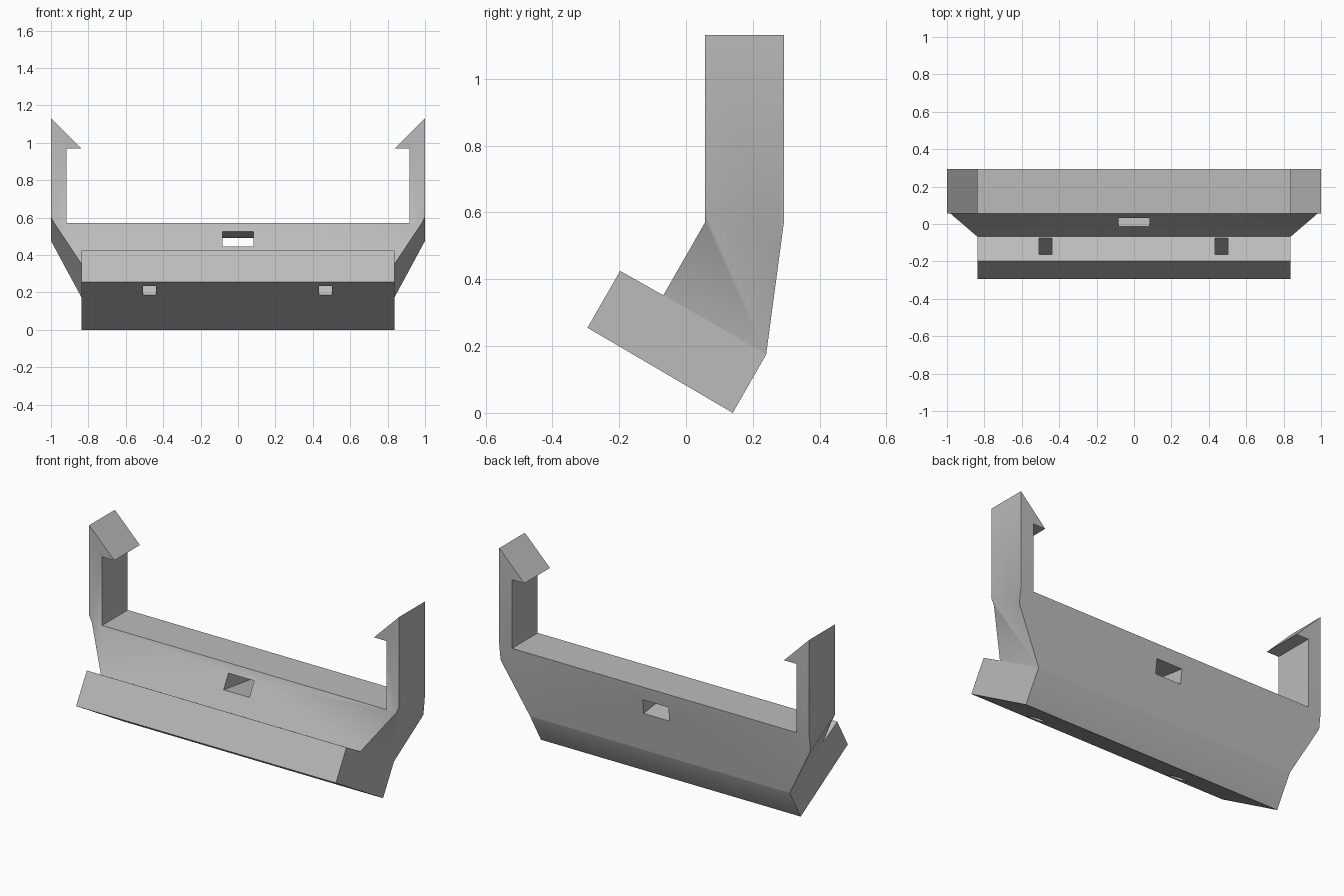
import bpy
import bmesh
import math
from mathutils import Vector

cube = bpy.data.objects.get("Cube")
if cube:
    bpy.data.objects.remove(cube, do_unlink=True)

grey = bpy.data.materials.new("light_grey")
grey.use_nodes = True
colour = (0.5, 0.5, 0.5, 1)
grey.diffuse_color = colour
grey.node_tree.nodes["Principled BSDF"].inputs["Base Color"].default_value = colour

X, Y, Z = Vector((1, 0, 0)), Vector((0, 1, 0)), Vector((0, 0, 1))
# Axes of the tilted tray: UP runs up its front face, BACK runs through it
UP = Vector((0, math.sin(math.radians(30)), math.cos(math.radians(30))))
BACK = X.cross(UP) * -1


def prism(name, points, a, b, axis, start, end):
    """Extrude a flat outline, drawn on axes a and b, along a third axis."""
    bm = bmesh.new()
    base = [bm.verts.new(a * p + b * q + axis * start) for p, q in points]
    face = bm.faces.new(base)
    moved = bmesh.ops.extrude_face_region(bm, geom=[face])["geom"]
    bmesh.ops.translate(bm, vec=axis * (end - start),
                        verts=[v for v in moved if isinstance(v, bmesh.types.BMVert)])
    bmesh.ops.recalc_face_normals(bm, faces=bm.faces)
    mesh = bpy.data.meshes.new(name)
    bm.to_mesh(mesh)
    bm.free()
    mesh.materials.append(grey)
    obj = bpy.data.objects.new(name, mesh)
    bpy.context.collection.objects.link(obj)
    return obj


def mirrored(half):
    """Close an outline with its mirror image across x = 0."""
    return half + [(-p, q) for p, q in reversed(half)]


def cut(target, cutter, operation="DIFFERENCE"):
    mod = target.modifiers.new("cut", "BOOLEAN")
    mod.operation, mod.solver, mod.object = operation, "EXACT", cutter
    bpy.context.view_layer.objects.active = target
    bpy.ops.object.modifier_apply(modifier=mod.name)
    bpy.data.objects.remove(cutter, do_unlink=True)


# Side profile of the whole bracket, over-long so the cuts set its ends
side = [(-0.295, 0.255), (0.14, 0), (0.24, 0.175), (0.293, 0.57),
        (0.293, 1.3), (0.057, 1.3), (0.057, 0.57), (-0.068, 0.352), (-0.197, 0.425)]
bracket = prism("clip_bracket", side, Y, Z, X, -1.1, 1.1)

# Flared ends: narrow tray widening to the full width of the arms
flare = mirrored([(0.838, -1), (0.838, 0.272), (1, 0.552), (1, 3)])
cut(bracket, prism("flare_limit", flare, X, UP, BACK, -2, 2), "INTERSECT")

# Opening between the arms, leaving the barbed hooks
gap = mirrored([(0.917, 0.57), (0.917, 0.97), (0.838, 0.97), (1.2, 1.332), (1.2, 1.6)])
cut(bracket, prism("arm_gap", gap, X, Z, Y, -1, 1))

# Centre slot, sloping down towards the back
slot = [(-0.2, 0.471), (-0.2, 0.557), (0.4, 0.473), (0.4, 0.387)]
cut(bracket, prism("centre_slot", slot, Y, Z, X, -0.083, 0.083))

# Two square holes through the front ledge
for x in (-0.473, 0.467):
    hole = [(x - 0.035, -0.343), (x + 0.035, -0.343),
            (x + 0.035, -0.244), (x - 0.035, -0.244)]
    cut(bracket, prism("ledge_hole", hole, X, BACK, UP, -0.2, 0.6))

bpy.ops.object.select_all(action="DESELECT")
bracket.select_set(True)
bpy.context.view_layer.objects.active = bracket
bpy.ops.object.shade_smooth_by_angle(angle=math.radians(32))
